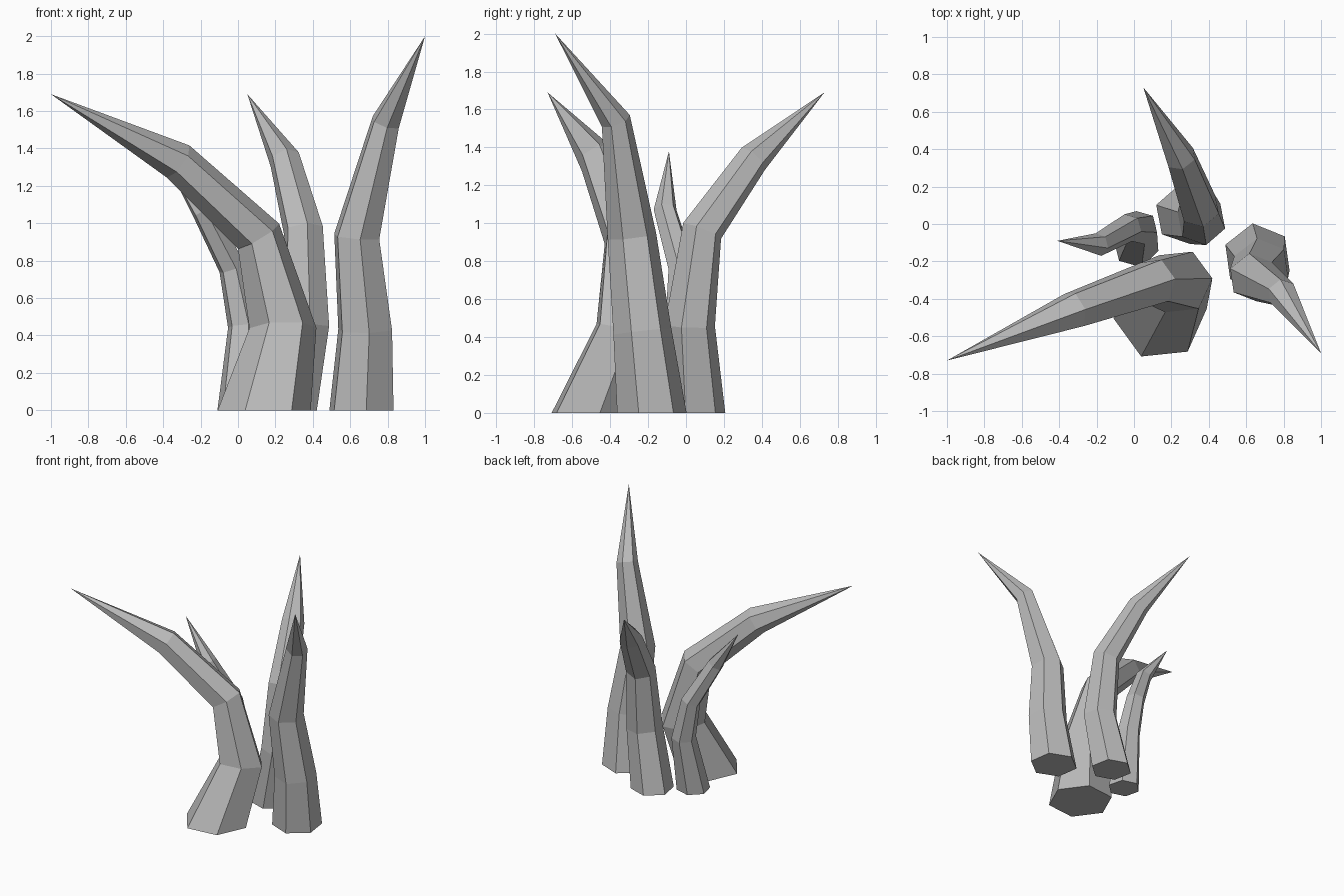
import bpy
import bmesh
from math import cos, sin, tau, radians
from mathutils import Vector

if "Cube" in bpy.data.objects:
    bpy.data.objects.remove(bpy.data.objects["Cube"], do_unlink=True)

SIDES = 6

stone = bpy.data.materials.new("plain grey")
stone.use_nodes = True
GREY = (0.5, 0.5, 0.5, 1.0)
stone.diffuse_color = GREY
stone.node_tree.nodes["Principled BSDF"].inputs["Base Color"].default_value = GREY


def spike(name, phase, rings, tip):
    """Six-sided bent horn: rings are (x, y, z, radius), ending in a point."""
    bm = bmesh.new()
    centres = [Vector(r[:3]) for r in rings] + [Vector(tip)]
    normal = Vector((0, 0, 1))
    a = radians(phase)
    u = Vector((cos(a), sin(a), 0))
    loops = []
    for i, ring in enumerate(rings):
        # Each upper ring lies on the mitre plane of the bend
        if i:
            before = (centres[i] - centres[i - 1]).normalized()
            after = (centres[i + 1] - centres[i]).normalized()
            new = (before + after).normalized()
            u = normal.rotation_difference(new) @ u
            normal = new
        v = normal.cross(u)
        loops.append([bm.verts.new(centres[i] + ring[3] * (cos(tau * k / SIDES) * u
                      + sin(tau * k / SIDES) * v)) for k in range(SIDES)])
    bm.faces.new(loops[0][::-1])
    for low, high in zip(loops, loops[1:]):
        for k in range(SIDES):
            n = (k + 1) % SIDES
            bm.faces.new((low[k], low[n], high[n], high[k]))
    point = bm.verts.new(tip)
    for k in range(SIDES):
        bm.faces.new((loops[-1][k], loops[-1][(k + 1) % SIDES], point))
    bmesh.ops.recalc_face_normals(bm, faces=bm.faces)
    mesh = bpy.data.meshes.new(name)
    bm.to_mesh(mesh)
    bm.free()
    mesh.materials.append(stone)
    obj = bpy.data.objects.new(name, mesh)
    bpy.context.collection.objects.link(obj)


# Large front spike sweeping to the right
spike("large_front_spike", 6,
      [(0.14, -0.48, 0, 0.25), (0.24, -0.31, 0.44, 0.18),
       (0.11, -0.31, 0.93, 0.13), (-0.32, -0.46, 1.33, 0.105)],
      (-1, -0.73, 1.69))

# Tall spike on the left side
spike("tall_left_spike", 38,
      [(0.66, -0.18, 0, 0.185), (0.68, -0.23, 0.43, 0.155),
       (0.635, -0.285, 0.93, 0.13), (0.79, -0.37, 1.54, 0.08)],
      (1, -0.69, 2))

# Back spike leaning backwards
spike("back_spike", 41,
      [(0.27, 0.05, 0, 0.16), (0.36, 0.02, 0.46, 0.135),
       (0.35, 0.085, 0.96, 0.11), (0.25, 0.355, 1.34, 0.085)],
      (0.05, 0.73, 1.69))

# Small spike on the right side
spike("small_right_spike", -16,
      [(0.01, -0.11, 0, 0.125), (0.035, -0.02, 0.45, 0.092),
       (-0.03, -0.02, 0.76, 0.075), (-0.19, -0.11, 1.07, 0.062)],
      (-0.41, -0.09, 1.38))
